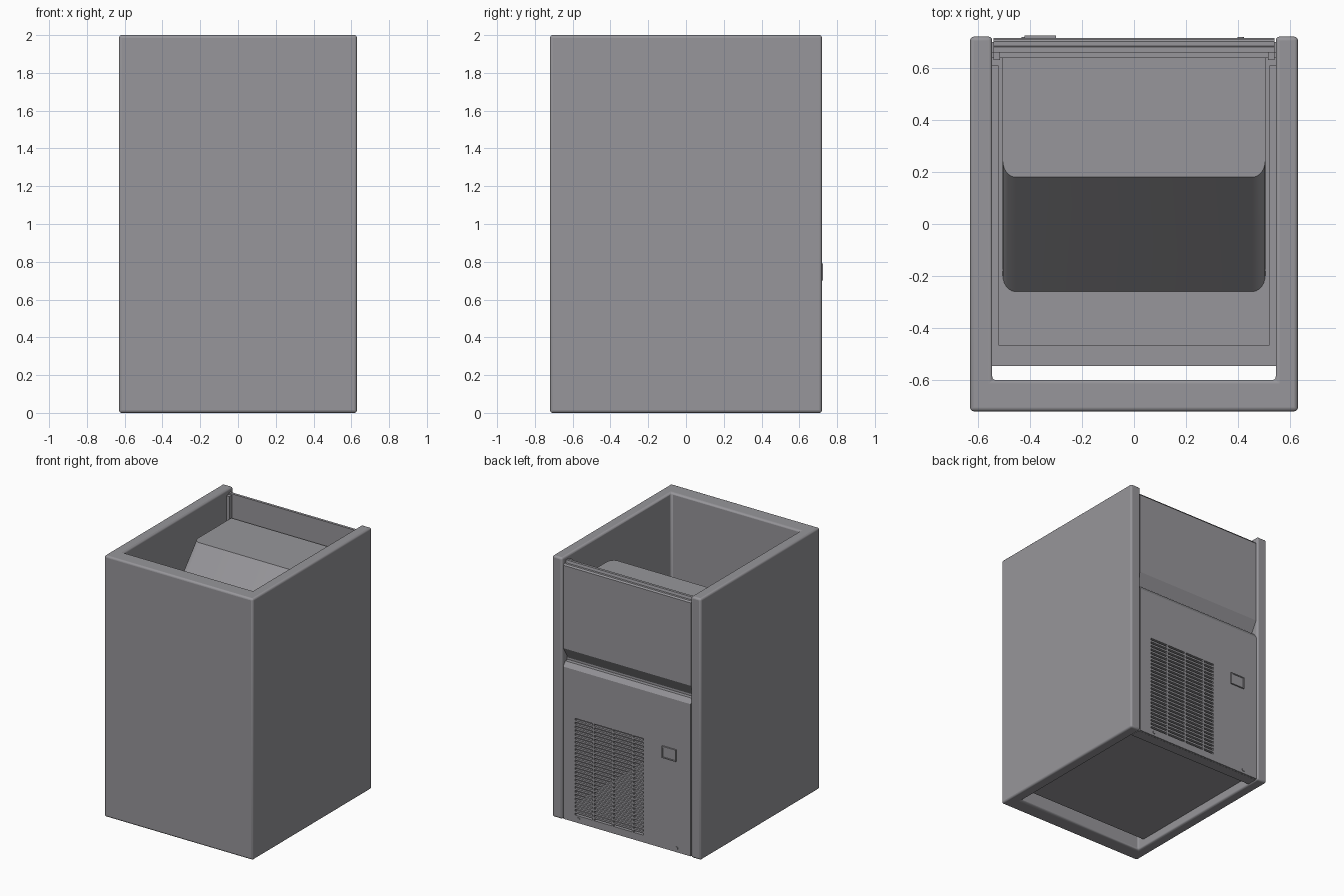
import bpy, bmesh
from mathutils import Matrix

cube = bpy.data.objects.get("Cube")
if cube:
    bpy.data.objects.remove(cube, do_unlink=True)

# One brushed grey for the whole cabinet
grey = bpy.data.materials.new("steel_grey")
grey.use_nodes = True
colour = (0.31, 0.305, 0.325, 1)
grey.diffuse_color = colour
bsdf = next(n for n in grey.node_tree.nodes if n.type == 'BSDF_PRINCIPLED')
bsdf.inputs["Base Color"].default_value = colour
bsdf.inputs["Roughness"].default_value = 0.6


def finish(name, bm, bevel=0.0, segments=2):
    bmesh.ops.recalc_face_normals(bm, faces=bm.faces[:])
    mesh = bpy.data.meshes.new(name)
    bm.to_mesh(mesh)
    bm.free()
    mesh.materials.append(grey)
    obj = bpy.data.objects.new(name, mesh)
    bpy.context.collection.objects.link(obj)
    if bevel:
        mod = obj.modifiers.new("edge_round", 'BEVEL')
        mod.width = bevel
        mod.segments = segments
        mod.limit_method = 'ANGLE'
    return obj


def add_box(bm, x, y, z):
    verts = bmesh.ops.create_cube(bm, size=1)["verts"]
    for v in verts:
        v.co = [lo + (c + 0.5) * (hi - lo) for c, (lo, hi) in zip(v.co, (x, y, z))]


def boxes(name, parts, bevel=0.0):
    bm = bmesh.new()
    for part in parts:
        add_box(bm, *part)
    return finish(name, bm, bevel)


def prism(points, place, offset):
    """Extrude a flat outline by an offset vector."""
    bm = bmesh.new()
    face = bm.faces.new([bm.verts.new(place(*p)) for p in points])
    new = bmesh.ops.extrude_face_region(bm, geom=[face])["geom"]
    bmesh.ops.translate(bm, vec=offset,
                        verts=[g for g in new if isinstance(g, bmesh.types.BMVert)])
    return bm


def profile(points, half):
    return prism(points, lambda y, z: (-half, y, z), (2 * half, 0, 0))


# Outer shell: U-shaped wall, open at one end, top and bottom
half_plan = [(0.63, -0.72), (0.63, 0.72), (0.545, 0.72), (0.545, -0.6)]
plan = half_plan + [(-x, y) for x, y in reversed(half_plan)]
finish("outer_shell", prism(plan, lambda x, y: (x, y, 0), (0, 0, 2)), 0.014, 3)

# Inner compartment
SIDE = 0.545
boxes("inner_floor", [((-SIDE, SIDE), (-0.545, 0.66), (0.065, 0.085))])
boxes("inner_front_wall", [((-SIDE, SIDE), (-0.545, -0.525), (0.065, 1.27))])
for sign, label in ((1, "left"), (-1, "right")):
    x = sorted((sign * 0.52, sign * SIDE))
    boxes(label + "_inner_wall", [(x, (-0.545, 0.61), (0.065, 1.31))])
boxes("bin_floor", [((-SIDE, SIDE), (-0.545, 0.66), (1.25, 1.285))])
boxes("bin_front_rim", [((-0.52, 0.52), (-0.545, -0.465), (1.25, 1.31))])

# Sloped cover over the bin, with rounded slope edges
bm = profile([(0.64, 1.285), (0.64, 1.8), (0.18, 1.8), (-0.26, 1.285)], 0.505)
slope = [e for e in bm.edges
         if abs(e.verts[0].co.x - e.verts[1].co.x) < 0.01
         and abs(e.verts[0].co.y - e.verts[1].co.y) > 0.3
         and abs(e.verts[0].co.z - e.verts[1].co.z) > 0.3]
bmesh.ops.bevel(bm, geom=slope, offset=0.05, segments=6, profile=0.5, affect='EDGES')
cover = finish("sloped_cover", bm)

# Door with stepped top and slanted pull under its lower edge
finish("door", profile([(0.66, 1.22), (0.712, 1.31), (0.712, 1.945), (0.702, 1.955),
                        (0.685, 1.955), (0.68, 1.975), (0.66, 1.975)], 0.54))
boxes("door_inner_frame", [((-0.54, -0.515), (0.63, 0.66), (1.285, 1.965)),
                           ((0.515, 0.54), (0.63, 0.66), (1.285, 1.965))])
boxes("pull_recess_back", [((-SIDE, SIDE), (0.64, 0.66), (1.13, 1.31))])

# Lower panel, framed around the vent opening
VX, VZ = (-0.14, 0.44), (0.06, 0.815)
PY = (0.695, 0.714)
boxes("lower_panel", [
    ((-0.54, VX[0]), PY, (0.005, 1.17)),
    ((VX[1], 0.54), PY, (0.005, 1.17)),
    (VX, PY, (0.005, VZ[0])),
    (VX, PY, (VZ[1], 1.17)),
])
finish("panel_top_lip", profile([(0.714, 1.17), (0.69, 1.205), (0.65, 1.205), (0.65, 1.17)], 0.54))
boxes("base_rail", [((-SIDE, SIDE), (0.62, 0.7), (0.004, 0.06))])

# Vent slats and uprights
rows = 26
pitch = (VZ[1] - VZ[0]) / rows
boxes("vent_slats", [(VX, PY, (VZ[0] + (i + 0.5) * pitch, VZ[0] + (i + 1) * pitch))
                     for i in range(rows)])
boxes("vent_uprights", [((x - 0.007, x + 0.007), PY, VZ) for x in (0.285, 0.12, -0.05)])

# Rocker switch: bezel and button
SX, SZ = (-0.42, -0.3), (0.7, 0.79)
rim = 0.008
boxes("switch_bezel", [
    (SX, (0.71, 0.725), (SZ[0], SZ[0] + rim)),
    (SX, (0.71, 0.725), (SZ[1] - rim, SZ[1])),
    ((SX[0], SX[0] + rim), (0.71, 0.725), SZ),
    ((SX[1] - rim, SX[1]), (0.71, 0.725), SZ),
])
boxes("switch_button", [((SX[0] + rim, SX[1] - rim), (0.71, 0.72),
                         (SZ[0] + rim, SZ[1] - rim))])

# Panel screws
for x, label in ((0.41, "left"), (-0.42, "right")):
    bm = bmesh.new()
    turn = Matrix.Translation((x, 0.714, 0.035)) @ Matrix.Rotation(1.5708, 4, 'X')
    bmesh.ops.create_cone(bm, cap_ends=True, segments=16, radius1=0.013,
                          radius2=0.013, depth=0.008, matrix=turn)
    finish(label + "_screw", bm)

# Smooth the rounded parts, keeping edges sharp
bpy.ops.object.select_all(action='DESELECT')
for name in ("outer_shell", "sloped_cover"):
    bpy.data.objects[name].select_set(True)
bpy.context.view_layer.objects.active = cover
bpy.ops.object.shade_smooth_by_angle()
